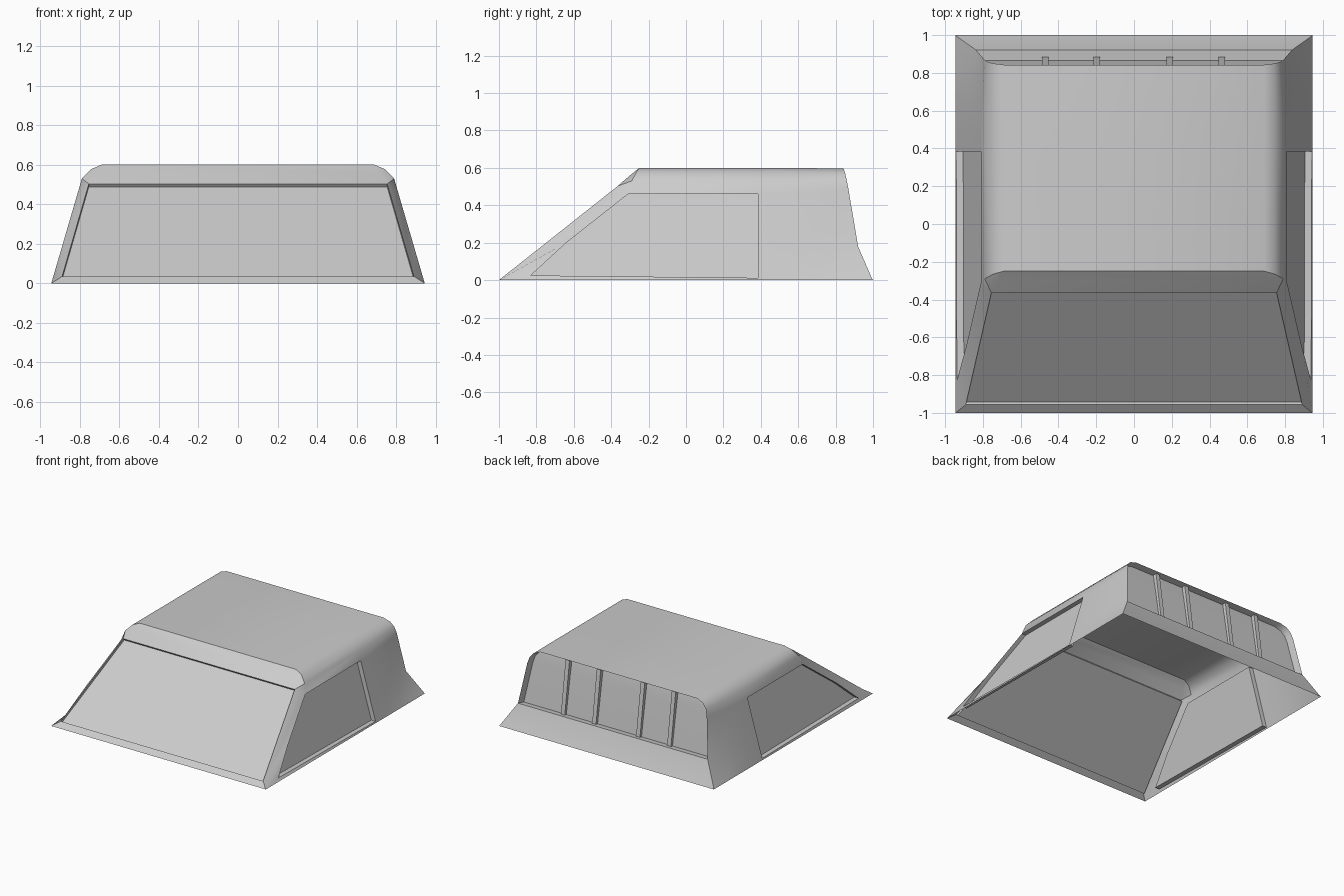
import bpy, bmesh
from mathutils import Vector as V

if "Cube" in bpy.data.objects:
    bpy.data.objects.remove(bpy.data.objects["Cube"])

def make(name, faces, smooth=True):
    bm = bmesh.new()
    for f in faces:
        bm.faces.new([bm.verts.new(p) for p in f])
    bmesh.ops.remove_doubles(bm, verts=bm.verts, dist=0.0003)
    bmesh.ops.recalc_face_normals(bm, faces=bm.faces)
    # open shell: make sure the outside faces up
    if sum(f.normal.z * f.calc_area() for f in bm.faces) < 0:
        bmesh.ops.reverse_faces(bm, faces=bm.faces)
    me = bpy.data.meshes.new(name)
    bm.to_mesh(me)
    bm.free()
    ob = bpy.data.objects.new(name, me)
    bpy.context.collection.objects.link(ob)
    if smooth:
        bpy.ops.object.select_all(action='DESELECT')
        bpy.context.view_layer.objects.active = ob
        ob.select_set(True)
        bpy.ops.object.shade_smooth_by_angle(angle=0.55)
    return ob

def mx(p):
    return V((-p.x, p.y, p.z))

def side(y, z):
    return V((.945 - .2925 * z, y, z))

# key points of the right half
A, B = V((.945, -1, 0)), V((.945, .385, 0))
W0, W1 = V((.89, -.956, .035)), V((.755, -.365, .503))
M = V((.72, -.305, .555))
S = [side(-.83, .025), side(-.64, .2), side(-.31, .46),
     side(.385, .46), side(.385, .18), side(.385, .012)]
front = [S[2], V((.79, -.29, .53)), V((.745, -.265, .577)), V((.69, -.25, .6))]
mid = [B, S[5], S[4], S[3], V((.79, .385, .53)), V((.745, .385, .577)), V((.69, .385, .6))]
rear = [V((.945, 1, 0)), V((.938, .993, .012)), V((.835, .92, .18)), V((.79, .868, .49)),
        V((.775, .858, .54)), V((.745, .85, .575)), V((.69, .843, .596))]

half = [(A, S[0], S[1], W0), (W0, S[1], S[2], W1), (A, B, S[5], S[0]),
        (W1, S[2], front[1]), (W1, front[1], front[2], M), (M, front[2], front[3])]
# roof edge along the side windows
for i in range(3):
    half.append((front[i], front[i + 1], mid[i + 4], mid[i + 3]))
# rear quarter flares gradually
rows = []
for t in (0, .25, .5, .75, 1):
    row = []
    for a, b in zip(mid, rear):
        p = a.lerp(b, t)
        p.x = a.x + (b.x - a.x) * t * t
        p.z = a.z + (b.z - a.z) * t * t
        row.append(p)
    rows.append(row)
for r, q in zip(rows, rows[1:]):
    for i in range(6):
        half.append((r[i], r[i + 1], q[i + 1], q[i]))

# recessed openings
side_in = [p + V((-.037, 0, 0)) for p in S]
for i in range(6):
    j = (i + 1) % 6
    half.append((S[i], S[j], side_in[j], side_in[i]))
shield_off = V((0, .0125, -.0157))
half.append((W0, W1, W1 + shield_off, W0 + shield_off))
hole = rear[2:]
hole_in = [V((p.x * .985, p.y - .055, p.z - .008)) for p in hole]
for i in range(4):
    half.append((hole[i], hole[i + 1], hole_in[i + 1], hole_in[i]))

# cabin shell: both halves plus the panels crossing the centre
faces = half + [tuple(mx(p) for p in reversed(f)) for f in half]
spans = [(A, W0), (W0, W0 + shield_off), (W1, W1 + shield_off), (W1, M), (M, front[3]),
         (front[3], mid[6]), (rear[0], rear[1]), (rear[1], rear[2]),
         (hole[0], hole_in[0]), (hole[4], hole_in[4])]
spans += [(r[6], q[6]) for r, q in zip(rows, rows[1:])]
faces += [(a, b, mx(b), mx(a)) for a, b in spans]
make("cabin_shell", faces)

# glass
w0, w1 = W0 + shield_off, W1 + shield_off
make("windshield", [(w0, w1, mx(w1), mx(w0))], False)
make("side_window_right", [side_in], False)
make("side_window_left", [[mx(p) for p in side_in]], False)
make("rear_window", [(hole_in[i], hole_in[i + 1], mx(hole_in[i + 1]), mx(hole_in[i]))
                     for i in range(4)])

# rear window bars
for n, x in enumerate((-.47, -.197, .19, .465)):
    lo, hi, h = V((x, .885, .17)), V((x, .825, .588)), .017
    c = [[p + V((sx, sy, 0)) for sx, sy in ((-h, 0), (h, 0), (h, -.03), (-h, -.03))] for p in (lo, hi)]
    bar = [c[0], c[1]] + [(c[0][i], c[0][(i + 1) % 4], c[1][(i + 1) % 4], c[1][i]) for i in range(4)]
    make(f"rear_bar_{n + 1}", bar, False)
